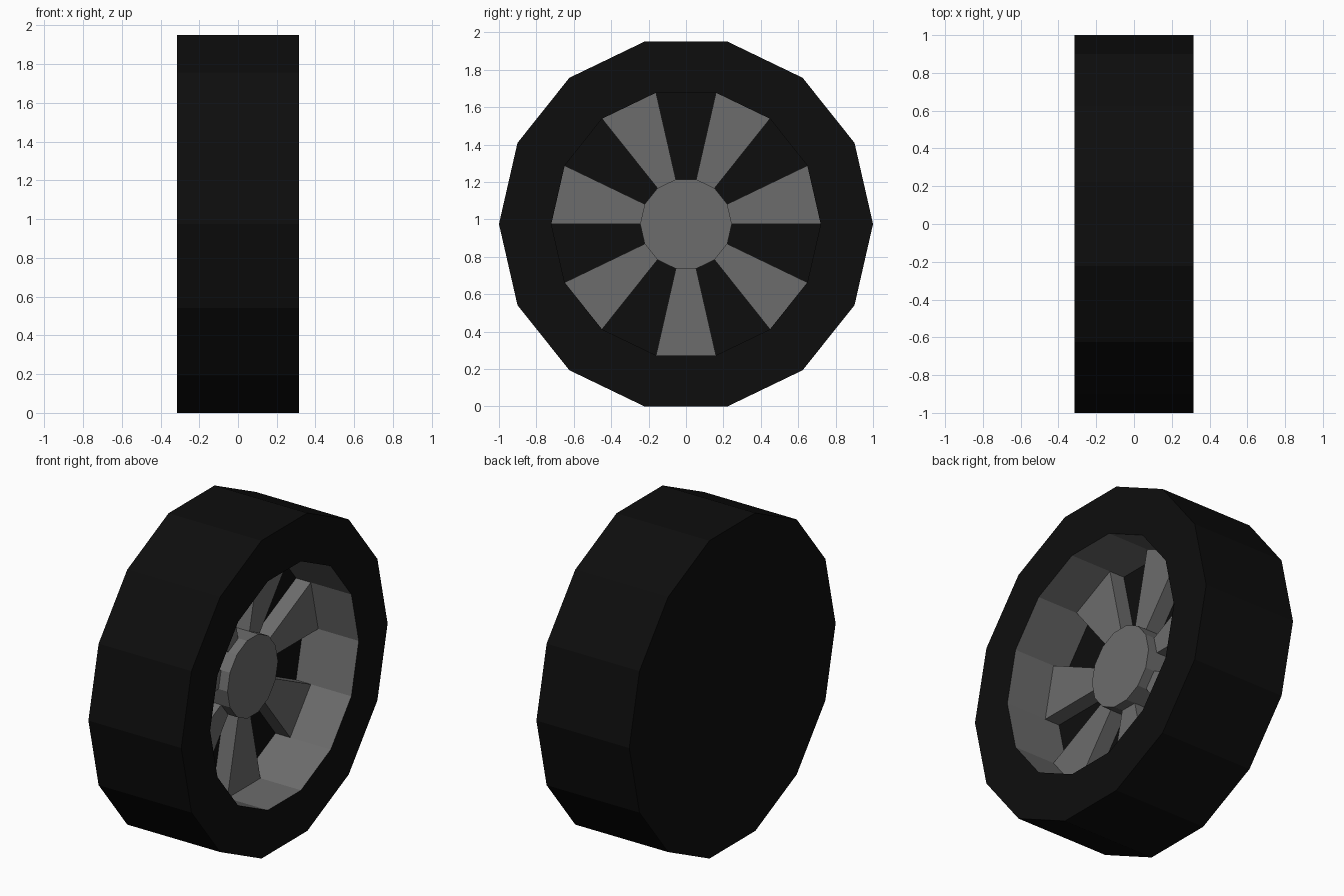
import bpy, bmesh
from math import cos, sin, pi

if "Cube" in bpy.data.objects:
    bpy.data.objects.remove(bpy.data.objects["Cube"])

N = 14                            # sides of every ring
R_TYRE, R_RIM, R_HUB = 1.0, 0.72, 0.245
X_SIDE = 0.315                    # half width of the tyre
X_FLOOR, X_SPOKE, X_HUB = -0.06, 0.04, 0.10
CZ = sin(pi / 2 - pi / N)         # axle height: half the flat-to-flat height


def pt(p, k):
    """Profile point (radius, x) turned to ring step k around the axle."""
    r, x = p
    a = 2 * pi * k / N
    return (x, r * cos(a), CZ + r * sin(a))


def face(bm, pts):
    bm.faces.new([bm.verts.new(p) for p in pts])


def band(bm, a, b, k):
    """One flat panel swept from profile edge a-b over segment k."""
    face(bm, [pt(a, k), pt(b, k), pt(b, k + 1), pt(a, k + 1)])


def finish(bm, name, color):
    bmesh.ops.remove_doubles(bm, verts=bm.verts, dist=1e-4)
    me = bpy.data.meshes.new(name)
    bm.to_mesh(me)
    bm.free()
    mat = bpy.data.materials.new(name + "_material")
    mat.diffuse_color = (*color, 1)
    mat.use_nodes = True
    mat.node_tree.nodes["Principled BSDF"].inputs["Base Color"].default_value = mat.diffuse_color
    me.materials.append(mat)
    ob = bpy.data.objects.new(name, me)
    bpy.context.collection.objects.link(ob)


# Tyre: tread, front sidewall, closed back, dark floor between the spokes
bm = bmesh.new()
for k in range(N):
    band(bm, (R_TYRE, X_SIDE), (R_TYRE, -X_SIDE), k)
    band(bm, (R_RIM, X_SIDE), (R_TYRE, X_SIDE), k)
    if k % 2:
        band(bm, (R_HUB, X_FLOOR), (R_RIM, X_FLOOR), k)
face(bm, [pt((R_TYRE, -X_SIDE), k) for k in reversed(range(N))])
finish(bm, "tyre", (0.004, 0.004, 0.004))

# Rim: inner wall, seven raised spokes on alternate segments, raised hub
bm = bmesh.new()
for k in range(N):
    is_spoke = k % 2 == 0
    base = X_SPOKE if is_spoke else X_FLOOR
    band(bm, (R_RIM, base), (R_RIM, X_SIDE), k)
    band(bm, (R_HUB, X_HUB), (R_HUB, base), k)
    if is_spoke:
        band(bm, (R_HUB, X_SPOKE), (R_RIM, X_SPOKE), k)
        outline = [(R_HUB, X_FLOOR), (R_RIM, X_FLOOR),
                   (R_RIM, X_SPOKE), (R_HUB, X_SPOKE)]
        face(bm, [pt(p, k) for p in outline])
        face(bm, [pt(p, k + 1) for p in reversed(outline)])
face(bm, [pt((R_HUB, X_HUB), k) for k in range(N)])
finish(bm, "rim", (0.15, 0.15, 0.15))
